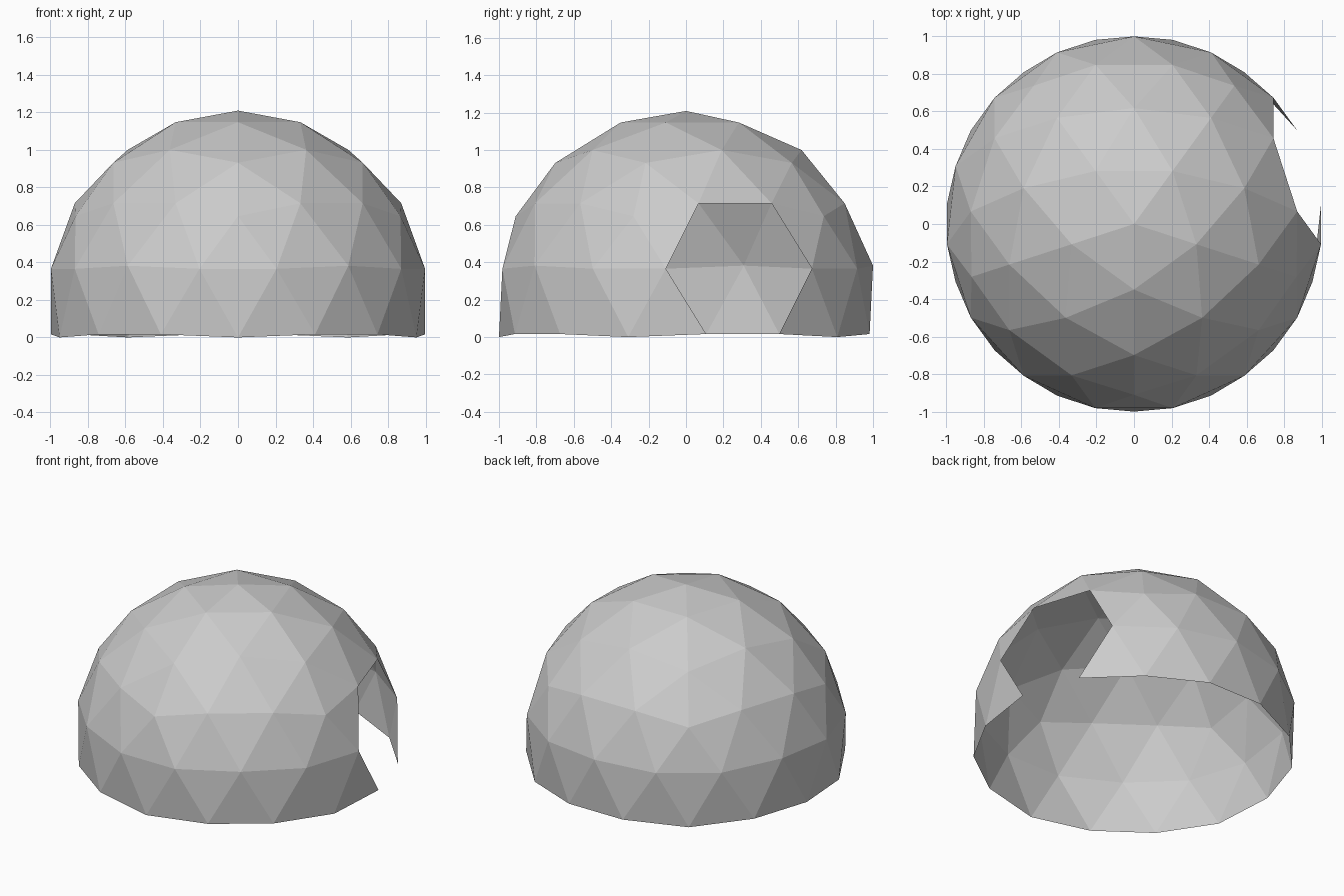
import bpy, bmesh, math
from mathutils import Matrix, Vector

if "Cube" in bpy.data.objects:
    bpy.data.objects.remove(bpy.data.objects["Cube"])

R = 1.018       # sphere radius
N = 3           # geodesic frequency

# Base icosahedron: vertex on top, upper ring pointing to the front
ico = bmesh.new()
bmesh.ops.create_icosphere(ico, subdivisions=1, radius=1,
                           matrix=Matrix.Rotation(math.radians(-18), 4, 'Z'))

# Split every face into N x N triangles and push the points onto the sphere
bm = bmesh.new()
for f in ico.faces:
    a, b, c = (v.co for v in f.verts)
    p = {}
    for i in range(N + 1):
        for j in range(N + 1 - i):
            co = (a * (N - i - j) + b * i + c * j).normalized()
            p[i, j] = bm.verts.new(co)
    for i in range(N):
        for j in range(N - i):
            bm.faces.new((p[i, j], p[i + 1, j], p[i, j + 1]))
            if i + j < N - 1:
                bm.faces.new((p[i + 1, j], p[i + 1, j + 1], p[i, j + 1]))
ico.free()
bmesh.ops.remove_doubles(bm, verts=bm.verts, dist=1e-3)

# Cut off the lower part of the sphere
low = [v for v in bm.verts if v.co.z < -0.25]
bmesh.ops.delete(bm, geom=low, context='VERTS')

# Hexagonal doorway: remove the six triangles around one vertex on the right
az = math.radians(18)
door = Vector((math.cos(az), math.sin(az), 0.19)).normalized()
hub = min(bm.verts, key=lambda v: (v.co - door).length)
bmesh.ops.delete(bm, geom=[hub], context='VERTS')

# Scale and stand on the ground
bmesh.ops.recalc_face_normals(bm, faces=bm.faces)
bmesh.ops.scale(bm, vec=(R, R, R), verts=bm.verts)
base = min(v.co.z for v in bm.verts)
bmesh.ops.translate(bm, vec=(0, 0, -base), verts=bm.verts)

mesh = bpy.data.meshes.new("geodesic_dome")
bm.to_mesh(mesh)
bm.free()
bpy.context.collection.objects.link(bpy.data.objects.new("geodesic_dome", mesh))
